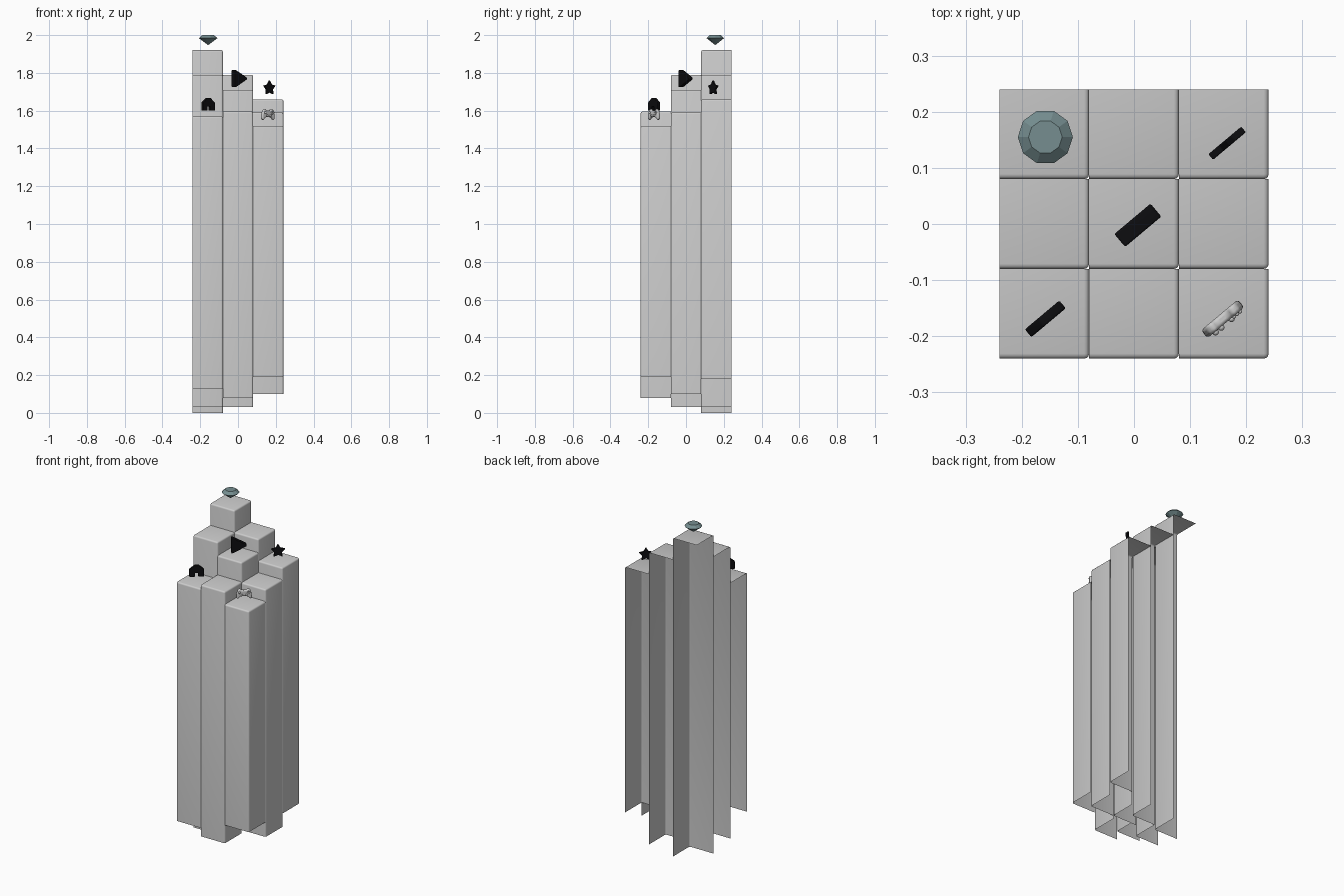
import bpy, bmesh, math
from mathutils import Matrix

if "Cube" in bpy.data.objects:
    bpy.data.objects.remove(bpy.data.objects["Cube"])

ICON_TURN = math.radians(40)


def colour(name, rgb):
    m = bpy.data.materials.new(name)
    m.diffuse_color = (*rgb, 1)
    m.use_nodes = True
    m.node_tree.nodes["Principled BSDF"].inputs["Base Color"].default_value = m.diffuse_color
    return m


BLACK = colour("black", (0.004, 0.004, 0.005))
TEAL = colour("gem_teal", (0.18, 0.27, 0.28))


def finish(bm, name, mat=None, smooth=None):
    me = bpy.data.meshes.new(name)
    bm.to_mesh(me)
    bm.free()
    ob = bpy.data.objects.new(name, me)
    bpy.context.collection.objects.link(ob)
    if mat:
        me.materials.append(mat)
    if smooth:
        bpy.ops.object.select_all(action='DESELECT')
        ob.select_set(True)
        bpy.context.view_layer.objects.active = ob
        bpy.ops.object.shade_smooth_by_angle(angle=math.radians(smooth))
    return ob


def column(name, x, y, z0, z1, w=0.16):
    """Open column: only top, front and right faces, with rounded shared edges."""
    bm = bmesh.new()
    bmesh.ops.create_cube(bm, size=1)
    bm.normal_update()
    hidden = [f for f in bm.faces
              if f.normal.z < -0.5 or f.normal.x < -0.5 or f.normal.y > 0.5]
    bmesh.ops.delete(bm, geom=hidden, context='FACES')
    bmesh.ops.scale(bm, vec=(w, w, z1 - z0), verts=bm.verts)
    bmesh.ops.translate(bm, vec=(x, y, (z0 + z1) / 2), verts=bm.verts)
    bmesh.ops.bevel(bm, geom=[e for e in bm.edges if len(e.link_faces) == 2],
                    offset=0.009, segments=3, profile=0.5, affect='EDGES')
    return finish(bm, name, smooth=50)


def plate(name, profile, thick, loc, mat=None, bevel=0.003, smooth=40):
    """Upright icon: x-z profile extruded, turned to face front right."""
    bm = bmesh.new()
    f = bm.faces.new([bm.verts.new((x, -thick / 2, z)) for x, z in profile])
    ext = bmesh.ops.extrude_face_region(bm, geom=[f])["geom"]
    bmesh.ops.translate(bm, vec=(0, thick, 0),
                        verts=[v for v in ext if isinstance(v, bmesh.types.BMVert)])
    bmesh.ops.recalc_face_normals(bm, faces=bm.faces)
    ob = finish(bm, name, mat, smooth)
    ob.location = loc
    ob.rotation_euler.z = ICON_TURN
    b = ob.modifiers.new("round", 'BEVEL')
    b.width, b.segments, b.limit_method = bevel, 3, 'ANGLE'
    return ob


# Nine columns: (bottom, top) per cell, rows from back to front
rows = {
    "back": (0.16, [(0.0, 1.92), (0.03, 1.79), (0.18, 1.66)]),
    "middle": (0.0, [(0.03, 1.79), (0.10, 1.71), (0.10, 1.59)]),
    "front": (-0.16, [(0.13, 1.57), (0.08, 1.595), (0.19, 1.52)]),
}
for row, (y, cells) in rows.items():
    for side, x, (z0, z1) in zip(("left", "centre", "right"), (-0.16, 0, 0.16), cells):
        column(f"column_{row}_{side}", x, y, z0, z1)

# Faceted gem: table, girdle and point
bm = bmesh.new()
n = 10
rings = [[bm.verts.new((r * math.cos(2 * math.pi * i / n), r * math.sin(2 * math.pi * i / n), z))
          for i in range(n)] for r, z in ((0.03, 2.0), (0.049, 1.984))]
tip = bm.verts.new((0, 0, 1.947))
bm.faces.new(rings[0])
for i in range(n):
    j = (i + 1) % n
    bm.faces.new((rings[0][i], rings[1][i], rings[1][j], rings[0][j]))
    bm.faces.new((rings[1][i], tip, rings[1][j]))
bmesh.ops.recalc_face_normals(bm, faces=bm.faces)
finish(bm, "gem", TEAL).location = (-0.158, 0.155, 0)

# Play triangle
plate("play_triangle", [(-0.041, -0.045), (-0.03, -0.044), (0.041, -0.006), (0.044, 0),
                        (0.041, 0.006), (-0.03, 0.044), (-0.041, 0.045)],
      0.03, (0.006, -0.003, 1.77), BLACK, 0.004)

# Five-pointed star
star = []
for i in range(10):
    a = math.pi / 2 + i * math.pi / 5
    r = 0.023 if i % 2 else 0.041
    star.append((r * math.cos(a), r * math.sin(a)))
plate("star", star, 0.013, (0.166, 0.144, 1.72), BLACK, 0.002)

# House with a door notch
plate("house", [(-0.04, -0.034), (-0.009, -0.034), (-0.009, -0.012), (0.009, -0.012),
                (0.009, -0.034), (0.04, -0.034), (0.04, 0.01), (0.01, 0.034),
                (-0.01, 0.034), (-0.04, 0.01)],
      0.018, (-0.158, -0.169, 1.634), BLACK)

# Game controller body with rounded grips
half = [(0.012, 0.021), (0.022, 0.03), (0.034, 0.024), (0.042, 0.0),
        (0.043, -0.022), (0.035, -0.031), (0.023, -0.017), (0.01, -0.014)]
CTRL = (0.158, -0.169, 1.58)
body = plate("controller_body", half + [(-x, z) for x, z in reversed(half)],
             0.018, CTRL, None, 0.006)
body.modifiers["round"].segments = 4

# Controller sticks and buttons on the front-right face
bm = bmesh.new()
for x, z, r in ((-0.012, -0.005, 0.006), (0.012, -0.005, 0.006), (-0.025, 0.01, 0.006),
                (0.025, 0.017, 0.0035), (0.025, 0.003, 0.0035),
                (0.018, 0.01, 0.0035), (0.032, 0.01, 0.0035)):
    bmesh.ops.create_uvsphere(bm, u_segments=12, v_segments=8, radius=r,
                              matrix=Matrix.Translation((x, -0.01, z)))
buttons = finish(bm, "controller_buttons", smooth=60)
buttons.location = CTRL
buttons.rotation_euler.z = ICON_TURN
